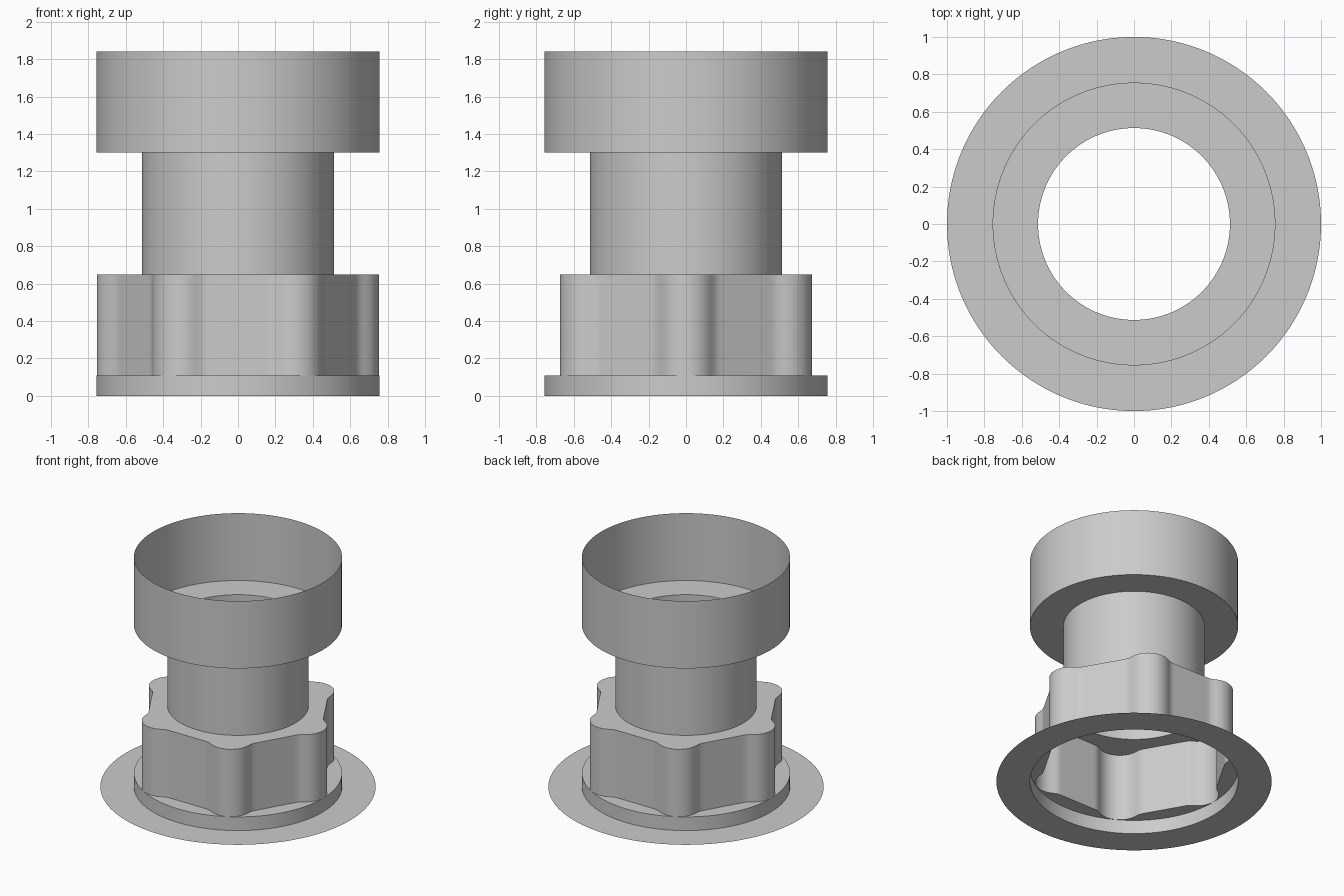
import bpy, bmesh
from math import sin, cos, pi, radians, sqrt, atan2

cube = bpy.data.objects.get("Cube")
if cube:
    bpy.data.objects.remove(cube, do_unlink=True)

grey = bpy.data.materials.new("light grey")
grey.use_nodes = True
COLOUR = (0.6, 0.6, 0.6, 1)
grey.diffuse_color = COLOUR
grey.node_tree.nodes["Principled BSDF"].inputs["Base Color"].default_value = COLOUR

N = 192                    # points round every ring
FLANGE, CUP, NECK = 1.0, 0.756, 0.513
LOBE_C, LOBE_R = 0.597, 0.158   # lobe centre distance and radius
APOTHEM = 0.638            # flat sides between lobes
TURN = radians(61)         # where each lobe runs into its fillet

# Fillet tangent to both the lobe and the flat side
lean = cos(TURN - pi / 6)
FIL_R = (LOBE_C * cos(pi / 6) + LOBE_R * lean - APOTHEM) / (1 - lean)
FIL_X = LOBE_C + (LOBE_R + FIL_R) * cos(TURN)
FIL_Y = (LOBE_R + FIL_R) * sin(TURN)
LOBE_END = atan2(LOBE_R * sin(TURN), LOBE_C + LOBE_R * cos(TURN))
FIL_END = atan2(FIL_Y - FIL_R * sin(pi / 6), FIL_X - FIL_R * cos(pi / 6))


def hit(a, cx, cy, r, side):
    """Distance along the ray at angle a to a circle."""
    along = cx * cos(a) + cy * sin(a)
    return along + side * sqrt(max(0, along ** 2 - cx ** 2 - cy ** 2 + r ** 2))


def lobed(a):
    """Radius of the six-lobed outline at angle a."""
    a = a % (pi / 3)
    a = min(a, pi / 3 - a)
    if a < LOBE_END:
        return hit(a, LOBE_C, 0, LOBE_R, 1)
    if a < FIL_END:
        return hit(a, FIL_X, FIL_Y, FIL_R, -1)
    return APOTHEM / cos(a - pi / 6)


def circle(r):
    return lambda a: r


def shell(name, rings):
    """Thin surface through a list of (outline, height) rings."""
    bm = bmesh.new()
    loops = []
    for outline, z in rings:
        angles = [2 * pi * i / N for i in range(N)]
        loops.append([bm.verts.new((outline(a) * cos(a), outline(a) * sin(a), z))
                      for a in angles])
    for low, high in zip(loops, loops[1:]):
        for i in range(N):
            j = (i + 1) % N
            bm.faces.new((low[i], low[j], high[j], high[i]))
    mesh = bpy.data.meshes.new(name)
    bm.to_mesh(mesh)
    bm.free()
    mesh.materials.append(grey)
    obj = bpy.data.objects.new(name, mesh)
    bpy.context.collection.objects.link(obj)
    bpy.ops.object.select_all(action="DESELECT")
    obj.select_set(True)
    bpy.context.view_layer.objects.active = obj
    bpy.ops.object.shade_smooth_by_angle(angle=radians(30))


# Flat flange and the low ring standing on its inner edge
shell("base_flange", [(circle(FLANGE), 0), (circle(CUP), 0),
                      (circle(CUP), 0.11), (lobed, 0.11)])
# Lobed grip with its flat top
shell("lobed_grip", [(lobed, 0.11), (lobed, 0.65), (circle(NECK), 0.65)])
# Straight tube
shell("neck_tube", [(circle(NECK), 0.65), (circle(NECK), 1.3)])
# Open cup with a holed floor
shell("top_cup", [(circle(NECK), 1.3), (circle(CUP), 1.3), (circle(CUP), 1.84)])
